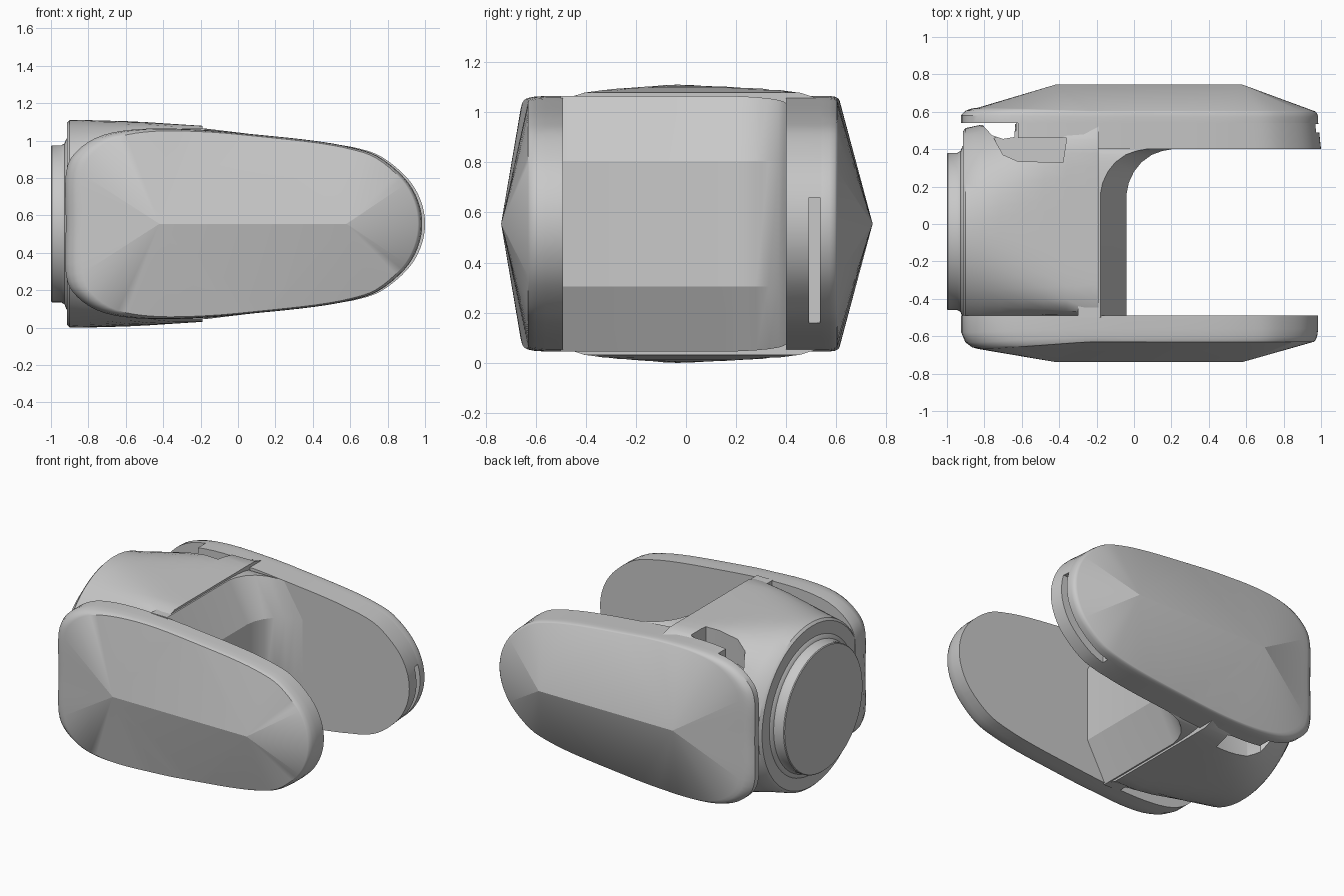
import bpy
import bmesh
from math import cos, sin, pi, radians
from mathutils import Vector

cube = bpy.data.objects.get("Cube")
if cube:
    bpy.data.objects.remove(cube, do_unlink=True)

MID = 0.555  # height of the horizontal symmetry plane

grey = bpy.data.materials.new("light_grey")
grey.use_nodes = True
grey.diffuse_color = (0.58, 0.58, 0.58, 1)
grey.node_tree.nodes["Principled BSDF"].inputs["Base Color"].default_value = (0.58, 0.58, 0.58, 1)


def finish(name, bm):
    bmesh.ops.recalc_face_normals(bm, faces=bm.faces)
    mesh = bpy.data.meshes.new(name)
    bm.to_mesh(mesh)
    bm.free()
    mesh.materials.append(grey)
    obj = bpy.data.objects.new(name, mesh)
    bpy.context.collection.objects.link(obj)
    return obj


def activate(obj):
    bpy.ops.object.select_all(action='DESELECT')
    obj.select_set(True)
    bpy.context.view_layer.objects.active = obj


def smooth(obj, angle=32):
    activate(obj)
    bpy.ops.object.shade_smooth_by_angle(angle=radians(angle))


def skin(bm, rings):
    """Join successive closed rings with quads and return their vertices."""
    loops = [[bm.verts.new(p) for p in ring] for ring in rings]
    for a, b in zip(loops, loops[1:]):
        for i in range(len(a)):
            bm.faces.new((a[i - 1], a[i], b[i], b[i - 1]))
    return loops


def loft(name, rings):
    bm = bmesh.new()
    loops = skin(bm, rings)
    bm.faces.new(loops[0])
    bm.faces.new(loops[-1])
    return finish(name, bm)


def prism(name, points, z0, z1):
    return loft(name, [[(x, y, z) for x, y in points] for z in (z0, z1)])


def cut(obj, cutter):
    cutter.hide_render = True
    activate(obj)
    mod = obj.modifiers.new("cut", 'BOOLEAN')
    mod.operation = 'DIFFERENCE'
    mod.solver = 'EXACT'
    mod.object = cutter
    bpy.ops.object.modifier_apply(modifier=mod.name)


# Arm outline: upper half as (x, height above middle), mirrored and splined
half = [(-.92, 0), (-.92, .27), (-.86, .39), (-.72, .475), (-.5, .508), (-.2, .503),
        (.1, .477), (.4, .445), (.6, .41), (.75, .36), (.89, .245), (.962, .125), (.985, 0)]
control = [Vector(p) for p in half] + [Vector((x, -z)) for x, z in half[-2:0:-1]]


def spline(points, steps):
    out = []
    n = len(points)
    for i in range(n):
        a, b, c, d = (points[(i + k) % n] for k in (-1, 0, 1, 2))
        for s in range(steps):
            t = s / steps
            out.append(.5 * (2 * b + (c - a) * t + (2 * a - 5 * b + 4 * c - d) * t * t
                             + (3 * b - a - 3 * c + d) * t ** 3))
    return out


outline = spline(control, 4)


# Side covers: rounded wall, then a hipped roof rising to a short ridge
def cover(name, side, base, rim, rim_left, ridge):
    bm = bmesh.new()
    rings = []
    for depth, inset in ((0, 0), (.5, 0), (.8, .25), (.95, .65), (1, 1)):
        ring = []
        for p in outline:
            x = p.x + ((p.x + .92) * .94 - .83 - p.x) * inset
            z = p.y * (1 - .025 * inset)
            left = min(max((-.3 - p.x) / .55, 0), 1)
            top = rim + (rim_left - rim) * left
            ring.append((x, side * (base + (top - base) * depth), MID + z))
        rings.append(ring)
    loops = skin(bm, rings)
    bm.faces.new(loops[0])
    edge = loops[-1]
    ends = [bm.verts.new((x, side * ridge, MID)) for x in (-.42, .58)]

    def target(v):
        return ends[0] if v.co.x < .08 else ends[1]

    for i in range(len(edge)):
        a, b = edge[i - 1], edge[i]
        ring = [a, b, target(b)]
        if target(a) is not target(b):
            ring.append(target(a))
        bm.faces.new(ring)
    # crisp ridge and hips
    sharp = [bm.edges.get(ends)]
    for end, x, dz in ((ends[0], -.79, .25), (ends[1], .91, .205)):
        for s in (1, -1):
            spot = Vector((x, 0, MID + s * dz))
            v = min(edge, key=lambda q: (q.co.x - spot.x) ** 2 + (q.co.z - spot.z) ** 2)
            sharp.append(bm.edges.get((end, v)))
    for e in sharp:
        if e:
            e.smooth = False
    smooth(finish(name, bm))


cover("front_cover", -1, .49, .63, .668, .738)
cover("back_cover", 1, .54, .605, .622, .745)


# Hub body: round at the flange, blending to a square block
def section(x, cy, a, b, n, count=64):
    ring = []
    for i in range(count):
        c, s = cos(2 * pi * i / count), sin(2 * pi * i / count)
        r = (abs(c / a) ** n + abs(s / b) ** n) ** (-1 / n)
        ring.append((x, cy + r * c, MID + r * s))
    return ring


body = loft("hub_body", [section(*s) for s in (
    (-.915, -.04, .535, .54, 2), (-.9, -.04, .553, .555, 2), (-.82, -.03, .56, .555, 2.2),
    (-.72, -.015, .55, .552, 2.7), (-.6, 0, .535, .549, 3.6), (-.48, .015, .523, .543, 5.5),
    (-.36, .022, .517, .535, 9), (-.19, .025, .514, .524, 20))])

# Back arm plate, slightly longer on its inner face
plate = loft("back_arm", [
    [(max(p.x, -.63) + (grow if p.x > .6 else 0), y, MID + p.y) for p in outline if p.x > -.7]
    for y, grow in ((.4, .015), (.54, 0))])

# Recess between the hub and the back cover, with pockets above and below
gap = prism("gap_cutter", [(-.86, .6), (-.81, .53), (-.76, .475), (-.7, .455),
                           (-.64, .465), (-.63, .6)], -.2, 1.4)
cutters = [gap]
pocket = [(-.8, .6), (-.75, .46), (-.7, .37), (-.62, .335), (-.38, .33), (-.36, .46), (-.62, .46), (-.62, .6)]
for name, z0, z1 in (("upper_pocket_cutter", .9, 1.4), ("lower_pocket_cutter", -.3, .21)):
    cutters.append(prism(name, pocket, z0, z1))
for cutter in cutters:
    cut(body, cutter)
    cut(plate, cutter)

# Slot in the tip of the back arm
slot = prism("slot_cutter", [(.66, .49), (1.2, .49), (1.2, .535), (.66, .535)], -.1, .66)
cut(plate, slot)
for cutter in cutters + [slot]:
    bpy.data.objects.remove(cutter, do_unlink=True)
smooth(body)
smooth(plate)

# Inner wall of the fork: faceted bulge that sweeps into the back arm
rings = []
for y, dx in ((-.5, 0), (.16, 0), (.22, .012), (.28, .04), (.33, .08), (.37, .135), (.39, .19), (.405, .27)):
    top = .51 - .12 * dx
    shape = [(-.3, -top), (-.18 + dx, -top), (-.04 + dx, -.25),
             (-.04 + dx, .25), (-.18 + dx, top), (-.3, top)]
    rings.append([(x, y, MID + z) for x, z in shape])
smooth(loft("inner_wall", rings), 20)

# Mounting flange with a flared neck
smooth(loft("mounting_flange", [section(x, -.04, r, r, 2) for x, r in (
    (-1, .415), (-.995, .42), (-.945, .42), (-.928, .43), (-.918, .455), (-.9, .47))]))
